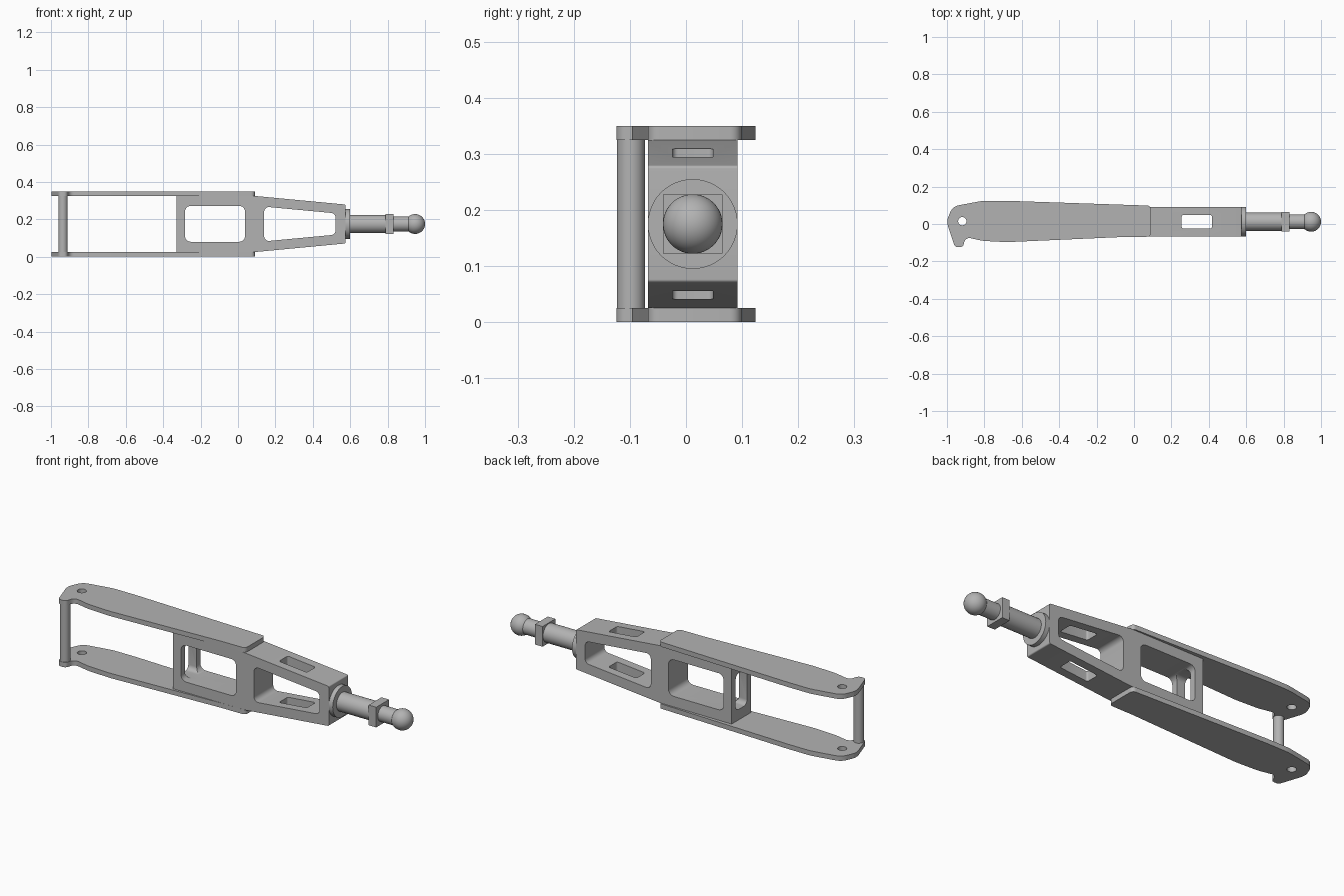
import bpy, bmesh, math
from mathutils import Vector

if "Cube" in bpy.data.objects:
    bpy.data.objects.remove(bpy.data.objects["Cube"], do_unlink=True)

grey = bpy.data.materials.new("metal_grey")
grey.use_nodes = True
grey.diffuse_color = (0.45, 0.45, 0.45, 1)
grey.node_tree.nodes["Principled BSDF"].inputs["Base Color"].default_value = (0.45, 0.45, 0.45, 1)

MID_Y, MID_Z = 0.012, 0.175
HALF_Y = 0.08


def rounded(corners, steps=6):
    """Round each (u, v, radius) corner of a polygon with a short curve."""
    out = []
    for i, (u, v, r) in enumerate(corners):
        p = Vector((u, v))
        a = Vector(corners[i - 1][:2]) - p
        b = Vector(corners[(i + 1) % len(corners)][:2]) - p
        if r == 0:
            out.append(p)
            continue
        half = a.angle(b) / 2
        t = min(r / math.tan(half), a.length * 0.48, b.length * 0.48)
        a, b = p + a.normalized() * t, p + b.normalized() * t
        # rational curve, gives a true arc
        w = math.sin(half)
        for k in range(steps + 1):
            s = k / steps
            c0, c1, c2 = (1 - s) ** 2, 2 * s * (1 - s) * w, s * s
            out.append((a * c0 + p * c1 + b * c2) / (c0 + c1 + c2))
    return out


def finish(bm, name):
    bmesh.ops.recalc_face_normals(bm, faces=bm.faces)
    mesh = bpy.data.meshes.new(name)
    bm.to_mesh(mesh)
    bm.free()
    mesh.materials.append(grey)
    ob = bpy.data.objects.new(name, mesh)
    bpy.context.collection.objects.link(ob)
    return ob


def prism(name, corners, axis, low, high):
    """Extrude a rounded outline along an axis."""
    place = {"x": lambda u, v, w: (w, u, v),
             "y": lambda u, v, w: (u, w, v),
             "z": lambda u, v, w: (u, v, w)}[axis]
    bm = bmesh.new()
    outline = rounded(corners)
    rings = [[bm.verts.new(place(p.x, p.y, w)) for p in outline] for w in (low, high)]
    for ring in rings:
        bm.faces.new(ring)
    n = len(outline)
    for i in range(n):
        j = (i + 1) % n
        bm.faces.new((rings[0][i], rings[0][j], rings[1][j], rings[1][i]))
    return finish(bm, name)


def rect(u0, u1, v0, v1, r):
    return [(u0, v0, r), (u1, v0, r), (u1, v1, r), (u0, v1, r)]


def cylinder(name, radius, depth, centre, along_x=False):
    bpy.ops.mesh.primitive_cylinder_add(vertices=48, radius=radius, depth=depth, location=centre,
                                        rotation=(0, math.pi / 2 if along_x else 0, 0))
    ob = bpy.context.object
    ob.name = name
    ob.data.materials.append(grey)
    return ob


def activate(ob):
    bpy.ops.object.select_all(action="DESELECT")
    ob.select_set(True)
    bpy.context.view_layer.objects.active = ob


def cut(ob, *cutters):
    for c in cutters:
        mod = ob.modifiers.new("cut", "BOOLEAN")
        mod.operation, mod.solver, mod.object = "DIFFERENCE", "EXACT", c
        activate(ob)
        bpy.ops.object.modifier_apply(modifier=mod.name)
        bpy.data.objects.remove(c, do_unlink=True)


parts = []

# Side plates with a hooked nose and pivot hole
plate_outline = [
    (0.09, -0.068, 0.02), (0.09, 0.098, 0.02), (-0.68, 0.124, 0.4), (-0.81, 0.124, 0.3),
    (-0.97, 0.094, 0.06), (-1.0, 0.02, 0.06), (-0.995, -0.01, 0.04), (-0.957, -0.124, 0.02),
    (-0.915, -0.124, 0.02), (-0.90, -0.07, 0.03), (-0.81, -0.09, 0.2), (-0.68, -0.097, 0.4),
    (-0.05, -0.069, 0)]
for name, low in (("lower_plate", 0), ("upper_plate", 0.325)):
    plate = prism(name, plate_outline, "z", low, low + 0.025)
    cut(plate, cylinder("hole_cutter", 0.022, 0.2, (-0.918, 0.015, low)))
    parts.append(plate)

# Cross pin between the plate hooks
parts.append(cylinder("cross_pin", 0.025, 0.31, (-0.936, -0.098, MID_Z)))

# Tapered body, with small eased edges at the nose end
body = prism("tapered_body", [
    (-0.33, 0.025, 0), (0.09, 0.025, 0), (0.575, 0.071, 0.006),
    (0.575, 0.279, 0.006), (0.09, 0.325, 0), (-0.33, 0.325, 0)],
    "y", MID_Y - HALF_Y, MID_Y + HALF_Y)
cut(body,
    prism("square_window", rect(-0.283, 0.037, 0.08, 0.272, 0.03), "y", -1, 1),
    prism("taper_window", [(0.14, 0.082, 0.025), (0.522, 0.118, 0.025),
                           (0.522, 0.232, 0.025), (0.14, 0.268, 0.025)], "y", -1, 1),
    prism("slot_cutter", rect(0.255, 0.417, -0.024, 0.048, 0.01), "z", -1, 1),
    prism("end_window", rect(-0.035, 0.059, 0.08, 0.27, 0.025), "x", -0.4, -0.2))
parts.append(body)

# Collar, rod and neck along the axis
for name, radius, start, end in (("collar", 0.08, 0.57, 0.598), ("rod", 0.049, 0.59, 0.80),
                                 ("neck", 0.04, 0.82, 0.93)):
    parts.append(cylinder(name, radius, end - start, ((start + end) / 2, MID_Y, MID_Z), True))

# Square nut
parts.append(prism("square_nut", rect(MID_Y - 0.053, MID_Y + 0.053, MID_Z - 0.053, MID_Z + 0.053, 0),
                   "x", 0.788, 0.832))

# Ball end
bpy.ops.mesh.primitive_uv_sphere_add(segments=48, ring_count=24, radius=0.053,
                                     location=(0.947, MID_Y, MID_Z))
ball = bpy.context.object
ball.name = "ball_end"
ball.data.materials.append(grey)
parts.append(ball)

for ob in parts:
    activate(ob)
    bpy.ops.object.shade_smooth_by_angle(angle=math.radians(30))
